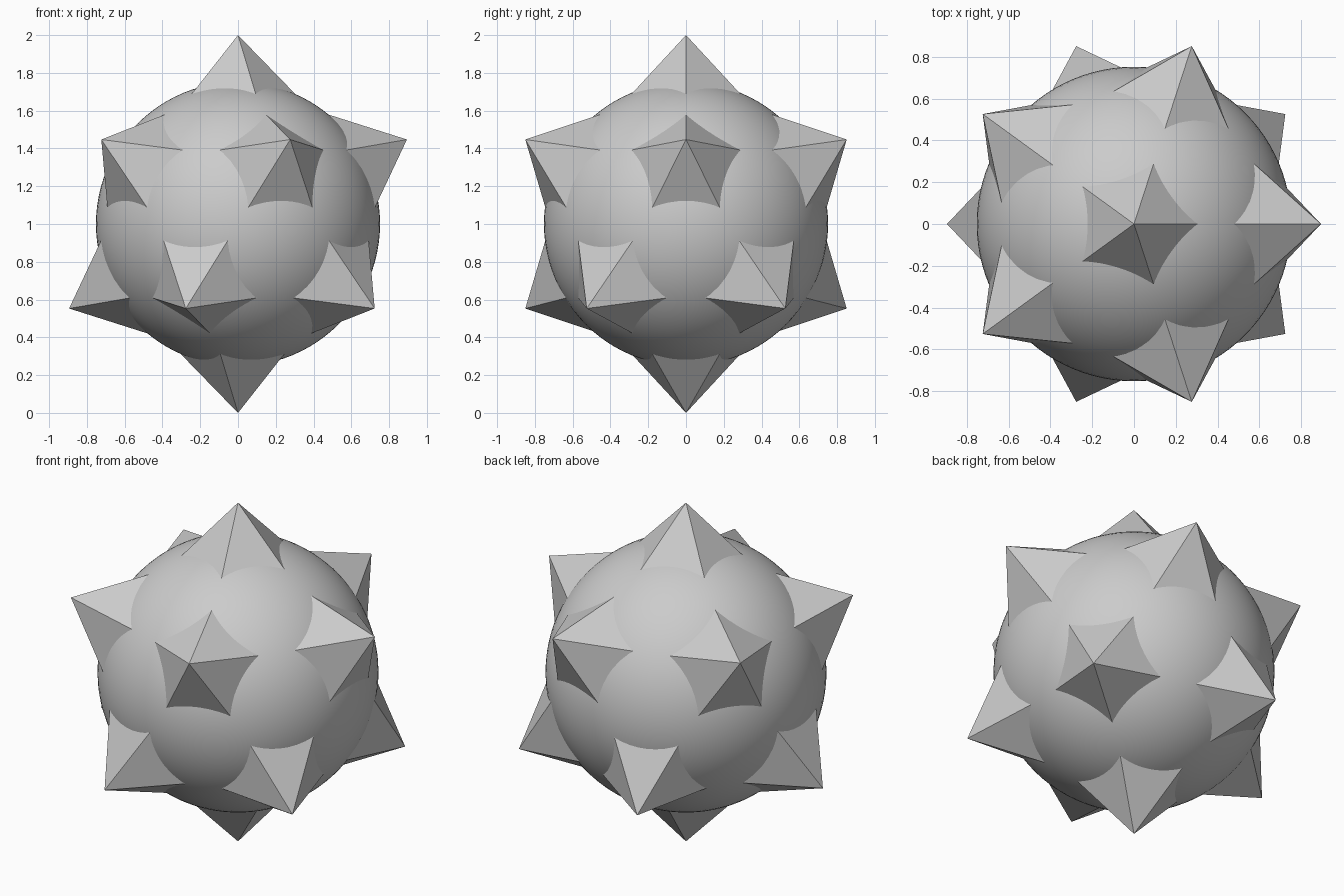
import bpy, bmesh
from mathutils import Vector

if "Cube" in bpy.data.objects:
    bpy.data.objects.remove(bpy.data.objects["Cube"])

CENTRE = Vector((0, 0, 1))
DEPTH, SLOPE = 0.42, 1.028   # spike length, and its length-to-radius ratio

# Round body
bpy.ops.mesh.primitive_uv_sphere_add(segments=96, ring_count=48, radius=0.752, location=CENTRE)
body = bpy.context.object
body.name = "ball_body"
bpy.ops.object.shade_smooth_by_angle()

# Twelve spike directions: corners of an icosahedron with corners at the poles
guide = bmesh.new()
bmesh.ops.create_icosphere(guide, subdivisions=1, radius=1)
guide.verts.ensure_lookup_table()


def add_spike(index, vert):
    """Five-sided pyramid whose edges run towards the five neighbouring spikes."""
    axis = vert.co.normalized()
    bm = bmesh.new()
    for e in vert.link_edges:
        other = e.other_vert(vert).co
        side = (other - axis * other.dot(axis)).normalized()
        bm.verts.new(axis * (1 - DEPTH) + side * DEPTH / SLOPE)
    bm.verts.new(axis)
    bmesh.ops.convex_hull(bm, input=bm.verts[:])
    bmesh.ops.recalc_face_normals(bm, faces=bm.faces[:])
    mesh = bpy.data.meshes.new("spike")
    bm.to_mesh(mesh)
    bm.free()
    obj = bpy.data.objects.new(f"spike_{index + 1}", mesh)
    obj.location = CENTRE
    bpy.context.collection.objects.link(obj)


# Pyramid spikes
for i, v in enumerate(guide.verts):
    add_spike(i, v)
guide.free()
